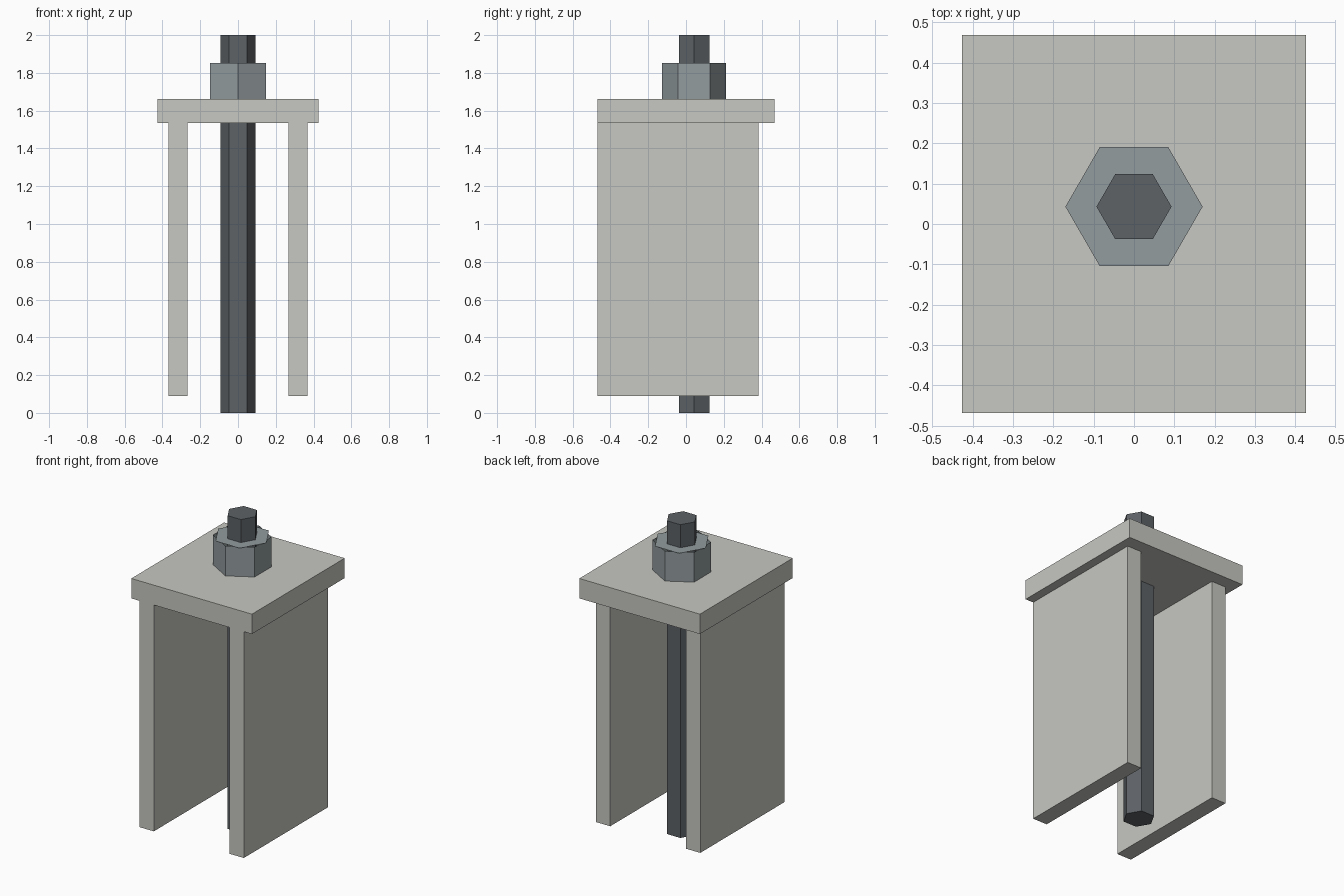
import bpy, bmesh, math

if "Cube" in bpy.data.objects:
    bpy.data.objects.remove(bpy.data.objects["Cube"])


def material(name, rgb):
    # sRGB 0-255 to linear
    lin = [((c / 255 + 0.055) / 1.055) ** 2.4 for c in rgb]
    m = bpy.data.materials.new(name)
    m.diffuse_color = (*lin, 1)
    m.use_nodes = True
    m.node_tree.nodes["Principled BSDF"].inputs["Base Color"].default_value = m.diffuse_color
    return m


PALE = material("pale_grey", (199, 199, 194))
STEEL = material("steel_grey", (147, 156, 159))
DARK = material("dark_steel", (93, 98, 102))


def finish(name, bm, mat):
    me = bpy.data.meshes.new(name)
    bm.to_mesh(me)
    bm.free()
    me.materials.append(mat)
    ob = bpy.data.objects.new(name, me)
    bpy.context.collection.objects.link(ob)
    return ob


def box(name, lo, hi, mat):
    bm = bmesh.new()
    bmesh.ops.create_cube(bm, size=1)
    for v in bm.verts:
        v.co = [(a + b) / 2 + c * (b - a) for a, b, c in zip(lo, hi, v.co)]
    return finish(name, bm, mat)


def hexagon(bm, r, z, turn):
    return [bm.verts.new((r * math.cos(math.radians(60 * i + turn)),
                          CY + r * math.sin(math.radians(60 * i + turn)), z))
            for i in range(6)]


def walls(bm, low, high):
    for i in range(6):
        j = (i + 1) % 6
        bm.faces.new((low[i], low[j], high[j], high[i]))


CY = 0.043  # bolt axis sits slightly behind the centre

# Top plate and two side walls
box("top_plate", (-0.426, -0.468, 1.535), (0.426, 0.468, 1.662), PALE)
for side, x in (("left", -0.318), ("right", 0.318)):
    box(side + "_wall", (x - 0.051, -0.468, 0.09), (x + 0.051, 0.383, 1.535), PALE)

# Hexagonal rod running through the plate
bm = bmesh.new()
low, high = hexagon(bm, 0.093, 0, 0), hexagon(bm, 0.093, 2, 0)
walls(bm, low, high)
bm.faces.new(high)
bm.faces.new(low[::-1])
finish("threaded_rod", bm, DARK)

# Nut: hexagonal sides with a cap turned by 30 degrees
bm = bmesh.new()
walls(bm, hexagon(bm, 0.17, 1.662, 30), hexagon(bm, 0.17, 1.853, 30))
bm.faces.new(hexagon(bm, 0.17, 1.853, 0))
finish("nut", bm, STEEL)
